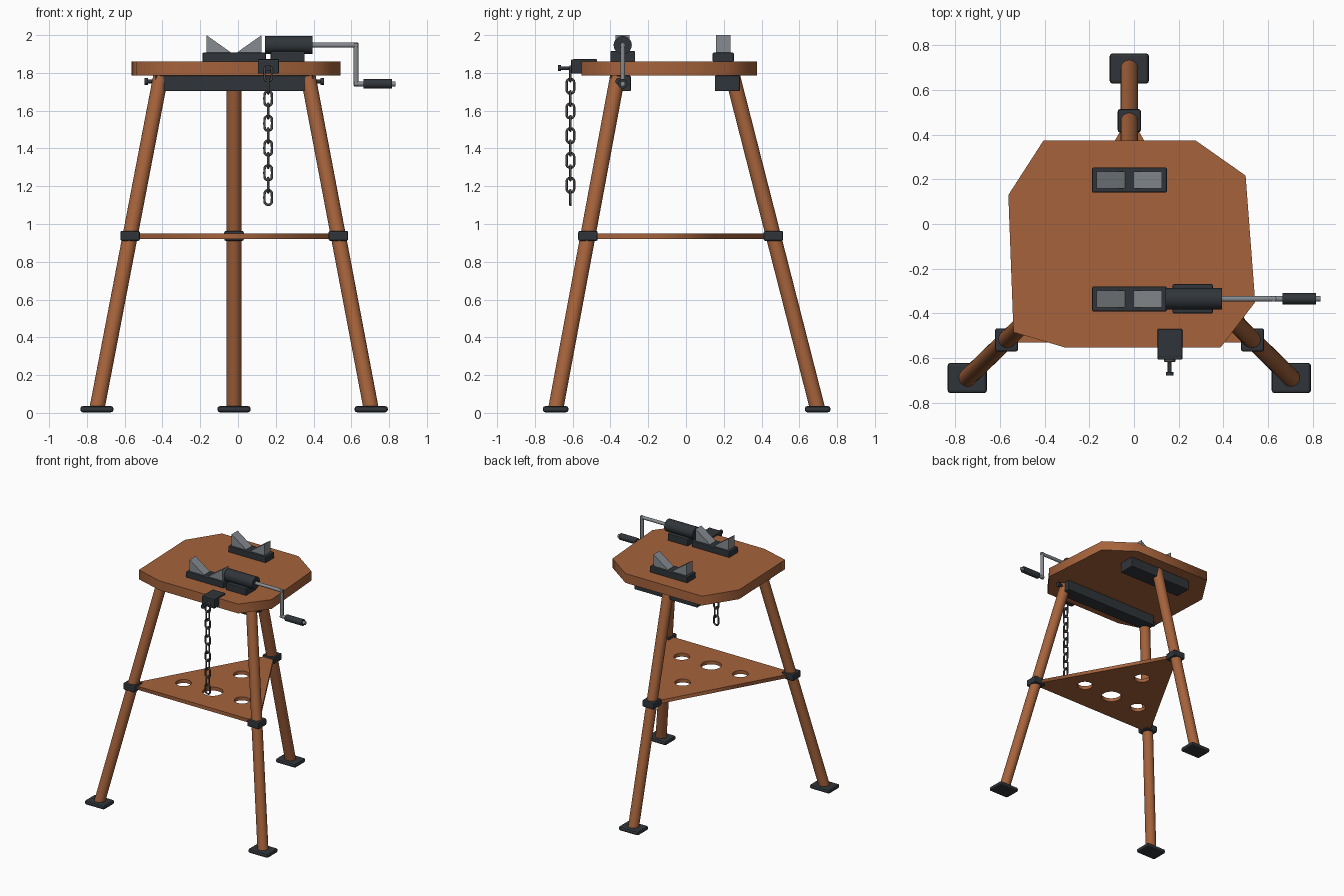
import bpy, bmesh
from math import cos, sin, pi
from mathutils import Vector

if "Cube" in bpy.data.objects:
    bpy.data.objects.remove(bpy.data.objects["Cube"])


def material(name, rgb):
    m = bpy.data.materials.new(name)
    m.diffuse_color = (*rgb, 1)
    m.use_nodes = True
    m.node_tree.nodes["Principled BSDF"].inputs["Base Color"].default_value = m.diffuse_color
    return m


ORANGE = material("orange_paint", (0.38, 0.125, 0.045))
DARK = material("dark_metal", (0.03, 0.036, 0.042))
STEEL = material("steel", (0.24, 0.26, 0.28))
CHAIN = material("chain_metal", (0.07, 0.07, 0.07))


def mesh_object(name, bm, mat, smooth=False):
    bmesh.ops.recalc_face_normals(bm, faces=bm.faces[:])
    for f in bm.faces:
        f.smooth = smooth
    me = bpy.data.meshes.new(name)
    bm.to_mesh(me)
    bm.free()
    me.materials.append(mat)
    ob = bpy.data.objects.new(name, me)
    bpy.context.collection.objects.link(ob)
    if smooth:
        bpy.ops.object.select_all(action='DESELECT')
        ob.select_set(True)
        bpy.context.view_layer.objects.active = ob
        bpy.ops.object.shade_smooth_by_angle(angle=0.6)
    return ob


def box(name, x, y, z, mat=DARK, bevel=0.006):
    bm = bmesh.new()
    bmesh.ops.create_cube(bm, size=1)
    for v in bm.verts:
        v.co = Vector([(a + b) / 2 + c * (b - a) for (a, b), c in zip((x, y, z), v.co)])
    if bevel:
        bmesh.ops.bevel(bm, geom=bm.edges[:], offset=bevel, segments=2,
                        profile=0.5, affect='EDGES')
    return mesh_object(name, bm, mat)


def rod(name, a, b, r, mat, sides=32):
    a, b = Vector(a), Vector(b)
    bm = bmesh.new()
    bmesh.ops.create_cone(bm, cap_ends=True, segments=sides, radius1=r, radius2=r,
                          depth=(b - a).length)
    q = (b - a).to_track_quat('Z', 'Y')
    for v in bm.verts:
        v.co = q @ v.co + (a + b) / 2
    return mesh_object(name, bm, mat, True)


def plate(name, loops, z0, z1, mat):
    # filled outline with optional hole loops, extruded between z0 and z1
    cu = bpy.data.curves.new(name, 'CURVE')
    cu.dimensions, cu.fill_mode, cu.extrude = '2D', 'BOTH', (z1 - z0) / 2
    for pts in loops:
        s = cu.splines.new('POLY')
        s.points.add(len(pts) - 1)
        for p, (x, y) in zip(s.points, pts):
            p.co = (x, y, 0, 1)
        s.use_cyclic_u = True
    cu.materials.append(mat)
    ob = bpy.data.objects.new(name, cu)
    ob.location.z = (z0 + z1) / 2
    bpy.context.collection.objects.link(ob)
    bpy.ops.object.select_all(action='DESELECT')
    ob.select_set(True)
    bpy.context.view_layer.objects.active = ob
    bpy.ops.object.convert(target='MESH')


def circle(x, y, r, n=32):
    return [(x + r * cos(2 * pi * i / n), y + r * sin(2 * pi * i / n)) for i in range(n)]


# irregular table top
plate("table_top", [[(-0.405, 0.375), (0.275, 0.375), (0.5, 0.217), (0.543, -0.35),
                     (0.388, -0.553), (-0.31, -0.553), (-0.54, -0.485), (-0.563, 0.13)]],
      1.785, 1.86, ORANGE)

# three legs with feet and collars
for name, bottom, top in (
        ("front_left", (-0.747, -0.690), (-0.410, -0.363)),
        ("front_right", (0.705, -0.690), (0.372, -0.363)),
        ("back", (-0.021, 0.697), (-0.021, 0.248))):
    a, b = Vector((*bottom, 0.02)), Vector((*top, 1.777))
    rod(name + "_leg", a, b, 0.04, ORANGE)
    box(name + "_foot", (a.x - 0.088, a.x + 0.088), (a.y - 0.068, a.y + 0.068),
        (0.003, 0.036), bevel=0.013)
    c = a.lerp(b, (0.937 - a.z) / (b.z - a.z))
    box(name + "_collar", (c.x - 0.052, c.x + 0.052), (c.y - 0.052, c.y + 0.052),
        (0.91, 0.964), bevel=0.01)

# triangular shelf with four holes
plate("shelf", [[(-0.595, -0.53), (0.555, -0.53), (-0.02, 0.49)],
                circle(-0.02, -0.29, 0.075), circle(-0.28, -0.29, 0.058),
                circle(0.24, -0.29, 0.058), circle(-0.02, 0.07, 0.058)],
      0.921, 0.949, ORANGE)

# beams and pivot bolts under the top
box("front_beam", (-0.44, 0.40), (-0.40, -0.292), (1.703, 1.786))
box("back_beam", (-0.30, 0.26), (0.153, 0.285), (1.703, 1.786))
for name, x0, x1, y in (("front", -0.485, 0.445, -0.355), ("back", -0.09, 0.048, 0.256)):
    rod(name + "_pivot_bolt", (x0, y, 1.755), (x1, y, 1.755), 0.01, DARK, 16)
    for side, x in (("left", x0), ("right", x1)):
        rod(f"{name}_{side}_bolt_head", (x - 0.009, y, 1.755), (x + 0.009, y, 1.755),
            0.019, DARK, 16)

# two V-shaped clamp jaws
for name, y in (("front", -0.336), ("back", 0.197)):
    box(name + "_jaw_base", (-0.188, 0.147), (y - 0.056, y + 0.056), (1.858, 1.907))
    for side, outer, inner in (("left", -0.167, -0.04), ("right", 0.125, -0.003)):
        bm = bmesh.new()
        tri = [bm.verts.new((x, y - 0.038, z)) for x, z in
               ((outer, 1.9), (inner, 1.9), (inner, 1.91), (outer, 2.0))]
        bm.faces.new(tri)
        ext = bmesh.ops.extrude_face_region(bm, geom=bm.faces[:])["geom"]
        for v in ext:
            if isinstance(v, bmesh.types.BMVert):
                v.co.y += 0.076
        mesh_object(f"{name}_{side}_jaw", bm, STEEL)

# crank mechanism
Y = -0.335
box("crank_mount", (0.173, 0.353), (Y - 0.066, Y + 0.066), (1.858, 1.915))
rod("crank_housing", (0.142, Y, 1.947), (0.395, Y, 1.947), 0.048, DARK)
rod("crank_shaft", (0.39, Y, 1.947), (0.636, Y, 1.947), 0.013, STEEL)
rod("crank_arm", (0.625, Y, 1.957), (0.625, Y, 1.733), 0.013, STEEL)
rod("crank_handle_pin", (0.614, Y, 1.742), (0.835, Y, 1.742), 0.013, STEEL)
rod("crank_grip", (0.665, Y, 1.742), (0.815, Y, 1.742), 0.025, DARK)

# chain clamp on the front edge
box("chain_clamp", (0.105, 0.217), (-0.608, -0.548), (1.796, 1.872))
box("chain_clamp_plate", (0.105, 0.217), (-0.60, -0.47), (1.855, 1.873))
rod("clamp_screw", (0.16, -0.60, 1.825), (0.16, -0.675, 1.825), 0.009, DARK, 16)
rod("clamp_screw_head", (0.16, -0.662, 1.825), (0.16, -0.678, 1.825), 0.016, DARK, 16)

# hanging chain, links alternately turned
for i in range(11):
    bpy.ops.mesh.primitive_torus_add(
        major_segments=24, minor_segments=8, major_radius=0.02, minor_radius=0.0065,
        location=(0.16, -0.612, 1.795 - i * 0.0655))
    link = bpy.context.object
    link.name = f"chain_link_{i + 1}"
    for v in link.data.vertices:
        x, y, z = v.co
        y += 0.019 if y > 0.0005 else -0.019 if y < -0.0005 else 0
        v.co = (x, z, y) if i % 2 == 0 else (z, x, y)
    link.data.flip_normals()
    if i % 2:
        link.data.flip_normals()
    link.data.materials.append(CHAIN)
    bpy.ops.object.shade_smooth()
